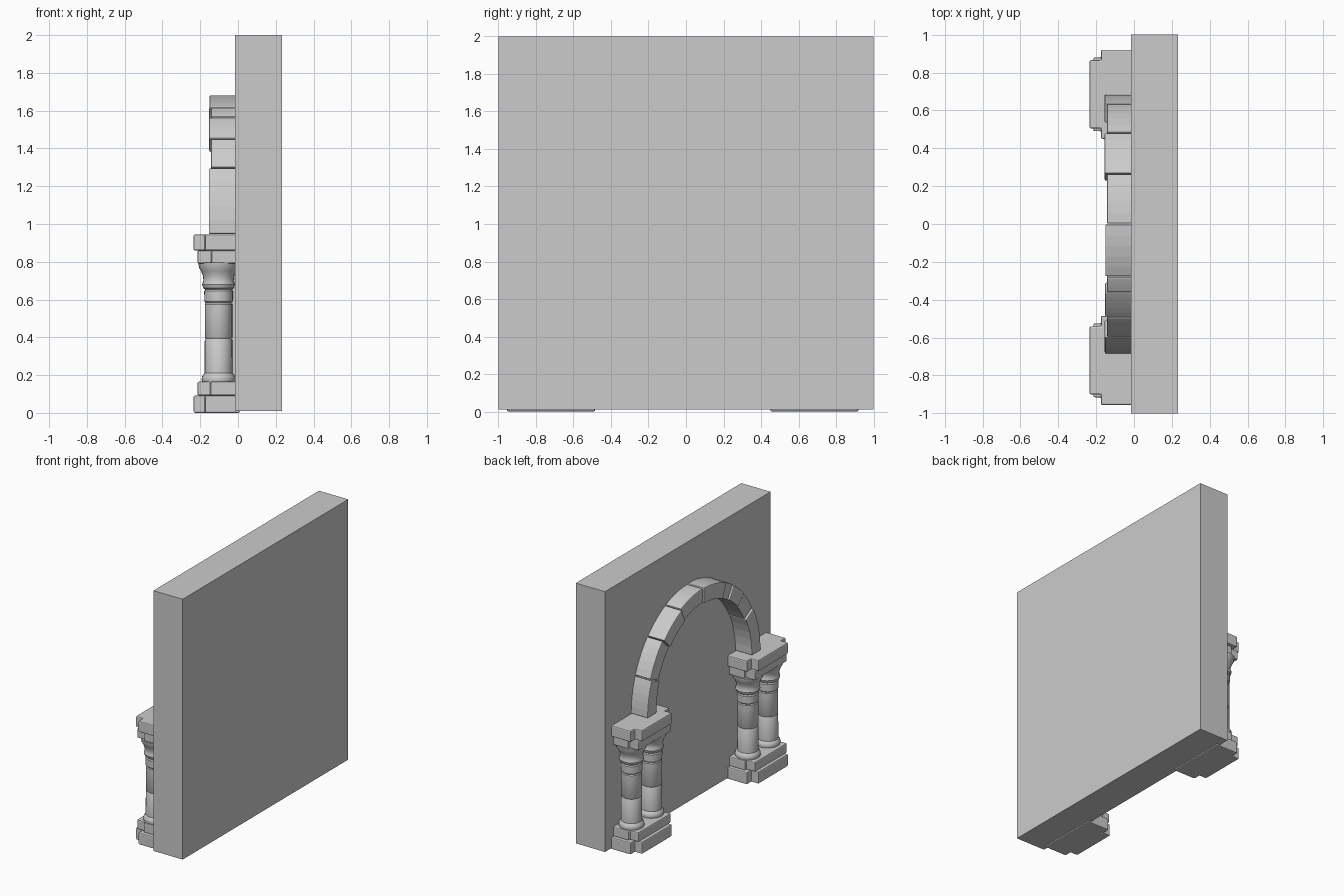
import bpy, bmesh, math, random
from mathutils import Vector

random.seed(4)
if "Cube" in bpy.data.objects:
    bpy.data.objects.remove(bpy.data.objects["Cube"])

STONE = (0.6, 0.6, 0.6, 1)
stone = bpy.data.materials.new("grey stone")
stone.use_nodes = True
stone.diffuse_color = STONE
stone.node_tree.nodes["Principled BSDF"].inputs["Base Color"].default_value = STONE


def finish(name, bm, bevel=0.0, smooth=False):
    bmesh.ops.recalc_face_normals(bm, faces=bm.faces)
    mesh = bpy.data.meshes.new(name)
    bm.to_mesh(mesh)
    bm.free()
    mesh.materials.append(stone)
    obj = bpy.data.objects.new(name, mesh)
    bpy.context.collection.objects.link(obj)
    if bevel:
        mod = obj.modifiers.new("worn edges", "BEVEL")
        mod.width = bevel
        mod.segments = 2
        mod.limit_method = "ANGLE"
        mod.angle_limit = math.radians(40)
    if smooth:
        bpy.ops.object.select_all(action="DESELECT")
        obj.select_set(True)
        bpy.context.view_layer.objects.active = obj
        bpy.ops.object.shade_smooth_by_angle(angle=math.radians(35))
    return obj


def prism(name, outline, offset, bevel=0.0):
    """Extrude a closed outline of 3D points along an offset."""
    bm = bmesh.new()
    face = bm.faces.new([bm.verts.new(p) for p in outline])
    new = bmesh.ops.extrude_face_region(bm, geom=[face])["geom"]
    moved = [v for v in new if isinstance(v, bmesh.types.BMVert)]
    bmesh.ops.translate(bm, verts=moved, vec=offset)
    return finish(name, bm, bevel)


def box(name, x0, x1, y0, y1, z0, z1, bevel=0.0):
    return prism(name, [(x0, y0, z0), (x1, y0, z0), (x1, y1, z0), (x0, y1, z0)],
                 Vector((0, 0, z1 - z0)), bevel)


def stepped_slab(name, yc, z0, z1, side_x, front_x, side_half, front_half):
    """Slab with a narrower block standing forward of its middle."""
    half = [(0.01, side_half), (side_x, side_half), (side_x, front_half), (front_x, front_half)]
    outline = [(x, yc + y, z0) for x, y in half] + [(x, yc - y, z0) for x, y in reversed(half)]
    prism(name, outline, Vector((0, 0, z1 - z0)), 0.008)


def lathe(name, x, y, profile, sides=24):
    bm = bmesh.new()
    rings = []
    for r, z in profile:
        rings.append([bm.verts.new((x + r * math.cos(t * math.tau / sides),
                                    y + r * math.sin(t * math.tau / sides), z))
                      for t in range(sides)])
    for low, high in zip(rings, rings[1:]):
        for i in range(sides):
            j = (i + 1) % sides
            bm.faces.new((low[i], low[j], high[j], high[i]))
    bm.faces.new(rings[0])
    bm.faces.new(rings[-1])
    finish(name, bm, smooth=True)


# Wall
box("wall", -0.015, 0.232, -1, 1, 0.01, 2)

# Column profile: foot ring, two drums, neck rings, flared capital
column = [(0.085, 0.16), (0.09, 0.175), (0.087, 0.195), (0.074, 0.21),
          (0.073, 0.385), (0.068, 0.393), (0.073, 0.401),
          (0.073, 0.575), (0.068, 0.582), (0.075, 0.59),
          (0.076, 0.645), (0.07, 0.653), (0.08, 0.66), (0.087, 0.68),
          (0.08, 0.70), (0.083, 0.725), (0.092, 0.75), (0.104, 0.77), (0.107, 0.795)]

# Piers: stepped plinth, paired columns, stepped capital slabs
for side, yc in (("left", 0.685), ("right", -0.72)):
    stepped_slab(side + "_plinth_lower", yc, 0, 0.092, -0.175, -0.235, 0.235, 0.18)
    stepped_slab(side + "_plinth_upper", yc, 0.092, 0.165, -0.145, -0.215, 0.215, 0.195)
    stepped_slab(side + "_capital_lower", yc, 0.79, 0.86, -0.14, -0.215, 0.215, 0.195)
    stepped_slab(side + "_capital_upper", yc, 0.86, 0.945, -0.175, -0.235, 0.235, 0.18)
    box(side + "_pilaster", -0.03, 0, yc - 0.12, yc + 0.12, 0.16, 0.8)
    for n, dy in (("outer", 0.12), ("inner", -0.12)):
        lathe(f"{side}_{n}_column", -0.103, yc + dy, column)

# Arch of worn, uneven voussoirs; the right half is more broken
seams = [0, 22, 45, 67, 90, 114, 122, 136, 151, 180]
for k, (a0, a1) in enumerate(zip(seams, seams[1:])):
    gap = 0.25
    steps = 5
    wear = random.uniform(-0.008, 0.0)
    front = -0.155 + (0.012 if k in (1, 3, 5, 7) else random.uniform(0, 0.005))
    outer, inner = [], []
    for i in range(steps + 1):
        t = math.radians(a0 + gap + (a1 - a0 - 2 * gap) * i / steps)
        c, s = math.cos(t), math.sin(t)
        outer.append((front, (0.69 + wear) * c, 0.945 + (0.737 + wear) * s))
        inner.append((front, (0.57 - wear) * c, 0.945 + (0.617 - wear) * s))
    prism(f"voussoir_{k + 1}", outer + inner[::-1], Vector((-front, 0, 0)), 0.006)
